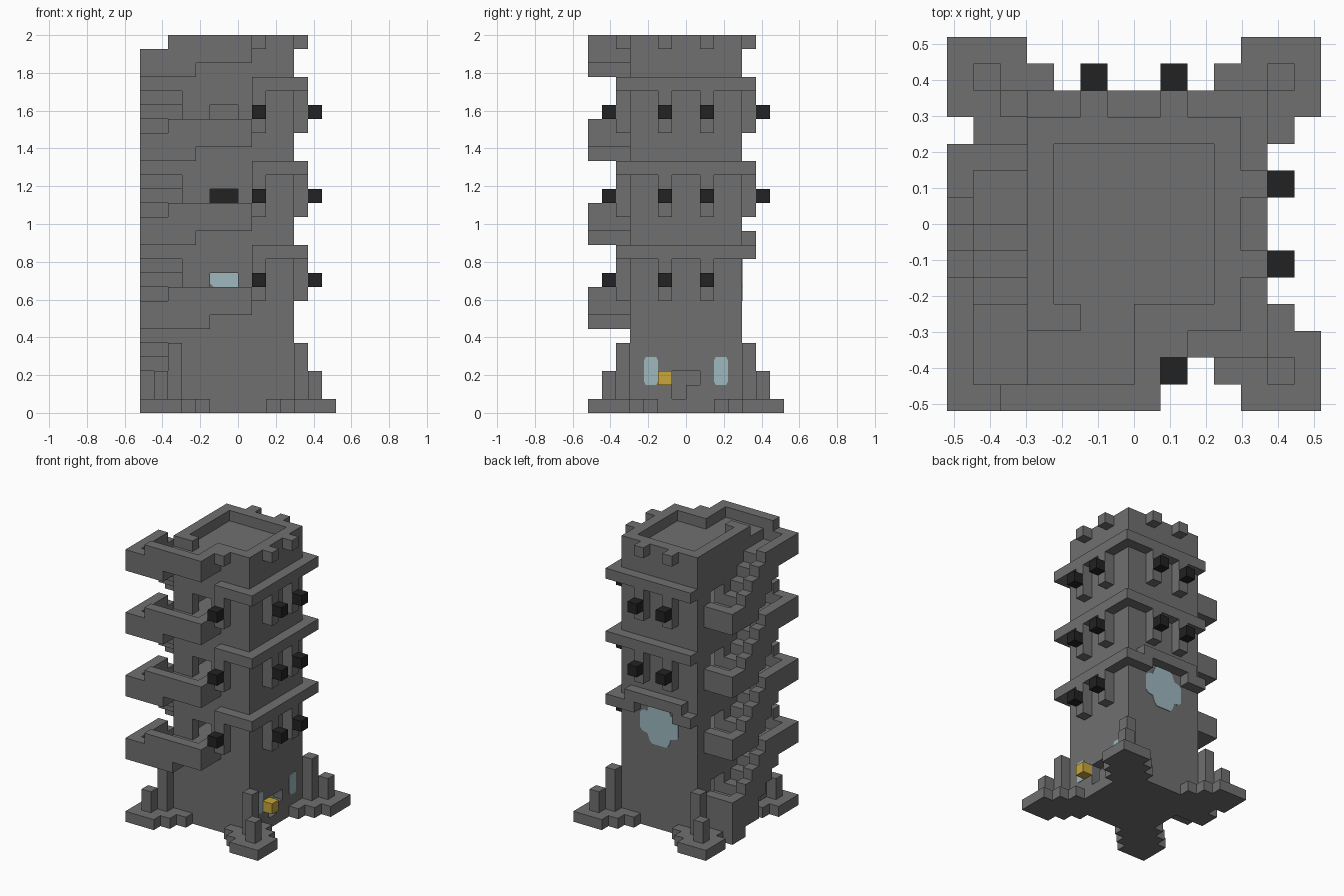
import bpy
import bmesh
from mathutils import Vector

UNIT = 2 / 27          # one block
HALF = 7               # half the footprint in blocks
FRONT, BACK, LEFT, RIGHT = 3, 11, 3, 11   # limits of the tower shaft
ROOF = 26

default_cube = bpy.data.objects.get("Cube")
if default_cube:
    bpy.data.objects.remove(default_cube)


def make_material(name, colour):
    mat = bpy.data.materials.new(name)
    mat.use_nodes = True
    mat.diffuse_color = (*colour, 1)
    mat.node_tree.nodes["Principled BSDF"].inputs["Base Color"].default_value = (*colour, 1)
    return mat


stone = make_material("stone grey", (.16, .16, .16))
black = make_material("lamp black", (.016, .016, .016))
glass = make_material("pale blue glass", (.34, .48, .52))
gold = make_material("gold", (.58, .38, .045))


def place(i, j, k):
    """Block coordinates to world position."""
    return Vector((i - HALF, j - HALF, k)) * UNIT


def finish(name, bm, mat):
    bmesh.ops.recalc_face_normals(bm, faces=bm.faces)
    mesh = bpy.data.meshes.new(name)
    bm.to_mesh(mesh)
    bm.free()
    mesh.materials.append(mat)
    obj = bpy.data.objects.new(name, mesh)
    bpy.context.collection.objects.link(obj)
    return obj


def blocks(name, mat, boxes):
    """One object from boxes given as ((x0, x1), (y0, y1), (z0, z1))."""
    bm = bmesh.new()
    for xs, ys, zs in boxes:
        low = place(xs[0], ys[0], zs[0])
        high = place(xs[1], ys[1], zs[1])
        cube = bmesh.ops.create_cube(bm, size=1)["verts"]
        for v in cube:
            v.co = (low + high) / 2 + v.co * (high - low)
    return finish(name, bm, mat)


def cell(start):
    return (start, start + 1)


def swap(box):
    """Turn a box for the back wall into one for the left-hand (+x) wall."""
    return (box[1], box[0], box[2])


def carve(obj, boxes):
    for box in boxes:
        cutter = blocks("cutter", stone, [box])
        cutter.hide_render = True
        mod = obj.modifiers.new("opening", "BOOLEAN")
        mod.operation = "DIFFERENCE"
        mod.solver = "EXACT"
        mod.object = cutter
        bpy.context.view_layer.objects.active = obj
        bpy.ops.object.modifier_apply(modifier=mod.name)
        bpy.data.objects.remove(cutter)


def pane(name, centre, along, quarter):
    """Thin glass plate; its outline is a quarter profile mirrored twice."""
    side = [(a, b) for a, b in quarter] + [(-a, b) for a, b in reversed(quarter)]
    outline = side + [(-a, -b) for a, b in side]
    bm = bmesh.new()
    across = Vector((1, 0, 0)) if along == "x" else Vector((0, 1, 0))
    depth = Vector((0, 1, 0)) if along == "x" else Vector((1, 0, 0))
    mid = place(*centre) - depth * .004
    face = bm.faces.new([bm.verts.new(mid + (across * a + Vector((0, 0, b))) * UNIT)
                         for a, b in outline])
    moved = bmesh.ops.extrude_face_region(bm, geom=[face])["geom"]
    bmesh.ops.translate(bm, vec=depth * .008,
                        verts=[g for g in moved if isinstance(g, bmesh.types.BMVert)])
    finish(name, bm, glass)


# Tower shaft with rooms, doorways to the balconies and a ground door
shaft = blocks("tower_shaft", stone, [((LEFT, RIGHT), (FRONT, BACK), (0, ROOF))])
openings = [((4, 10), (4, 10), (z0, z1)) for z0, z1 in ((1, 7), (8, 13), (14, 19), (20, 25))]
for floor in (8, 14, 20):
    openings.append(((5, 7), (2, 5), (floor, floor + 2)))
for floor in (3, 9, 15, 21):
    openings.append(((2, 5), (7, 9), (floor, floor + 2)))
openings.append(((9, 12), (6, 8), (1, 3)))
carve(shaft, openings)
blocks("door_step", stone, [((10, 11), (7, 8), (1, 2))])

# Roof parapet with a gap at the top balcony
top = (ROOF, ROOF + 1)
blocks("roof_parapet", stone, [
    ((LEFT, 5), cell(FRONT), top),
    ((7, RIGHT), cell(FRONT), top),
    ((LEFT, RIGHT), cell(BACK - 1), top),
    (cell(LEFT), (FRONT + 1, BACK - 1), top),
    (cell(RIGHT - 1), (FRONT + 1, BACK - 1), top),
])

# Small blocks under the roof edge
studs = [(cell(a), cell(BACK), top) for a in (5, 8)]
studs += [swap(s) for s in studs] + [(cell(8), cell(FRONT - 1), top)]
blocks("roof_studs", stone, studs)

# Stepped feet and buttresses, mirrored to the four corners
feet = [((11, 14), (11, 14), (0, 1)), ((9, 11), (11, 12), (0, 1)), ((10, 11), (12, 13), (0, 1))]
feet += [swap(f) for f in feet[1:]]
feet += [(cell(11), cell(11), (1, 5)), (cell(12), cell(12), (1, 3))]


def mirror(span):
    return (2 * HALF - span[1], 2 * HALF - span[0])


for name, flip_x, flip_y in (("back_left", 0, 0), ("back_right", 1, 0),
                             ("front_left", 0, 1), ("front_right", 1, 1)):
    blocks(name + "_foot", stone,
           [(mirror(x) if flip_x else x, mirror(y) if flip_y else y, z) for x, y, z in feet])

# Ledges, brackets and lamps on each storey
for storey in range(3):
    z = 8 + 6 * storey
    ledge_z = (z + 3, z + 4)
    ledge = [(cell(RIGHT), (2, 12), ledge_z), ((8, 11), cell(FRONT - 1), ledge_z)]
    brackets = [(cell(RIGHT), cell(a), (z, z + 3)) for a in (5, 8)]
    lamps = [(cell(RIGHT + 1), cell(a), (z + 1, z + 2)) for a in (5, 8)]
    if storey:
        ledge.append(((LEFT, RIGHT), cell(BACK), ledge_z))
        brackets += [swap(b) for b in brackets]
        lamps += [swap(b) for b in lamps]
    else:
        # raised ledge over the large window
        ledge += [((LEFT, 5), cell(BACK), ledge_z), ((9, RIGHT), cell(BACK), ledge_z),
                  ((4, 10), cell(BACK), (z + 4, z + 5))]
    brackets.append((cell(8), cell(FRONT - 1), (z, z + 3)))
    lamps.append((cell(8), cell(FRONT - 2), (z + 1, z + 2)))
    blocks(f"ledge_{storey}", stone, ledge)
    blocks(f"brackets_{storey}", stone, brackets)
    blocks(f"lamps_{storey}", black, lamps)


def descend(j, start):
    return max(0, min(j - start, 4))


# Outside stairs: side flight, corner landing and front balcony
for level in range(1, 5):
    base = 6 * level
    flight, rail = [], []
    for j in range(10):
        bottom = base - descend(j, 2)
        if level == 1 and j > 5:
            bottom = 1 if j < 8 else 0
        rail.append((cell(0), cell(j), (bottom, base + 2 - descend(j, 4))))
        if 0 < j < 9:
            flight.append(((1, 3), cell(j), (bottom, base + 1 - descend(j, 3))))
    rail.append(((1, 3), cell(9), (bottom, base - 2)))
    bend = 5 if level == 1 else 4
    flight += [((3, bend), (1, 3), (base, base + 2)), ((bend, 7), (1, 3), (base + 1, base + 2))]
    rail += [(cell(1), cell(0), (base, base + 2)),
             ((2, bend), cell(0), (base, base + 3)),
             ((bend, 8), cell(0), (base + 1, base + 3)),
             (cell(7), (1, 3), (base + 1, base + 3))]
    blocks(f"stair_flight_{level}", stone, flight)
    blocks(f"stair_rail_{level}", stone, rail)

# Windows, door lantern and dark chest inside
slit = [(.5, .75), (.38, 1)]
cross = [(2, .75), (1.75, 1), (1.25, 1.1), (1, 1.75), (.75, 2)]
for name, j in (("near_window", 4.5), ("far_window", 9.5)):
    pane(name, (RIGHT, j, 3), "y", slit)
for name, j in (("back_window", BACK), ("back_window_inside", BACK - 1)):
    pane(name, (HALF, j, 10), "x", cross)
blocks("door_lantern", gold, [(cell(RIGHT), cell(5), (2, 3))])
blocks("inner_chest", black, [((5, 7), cell(9), (14, 16))])
